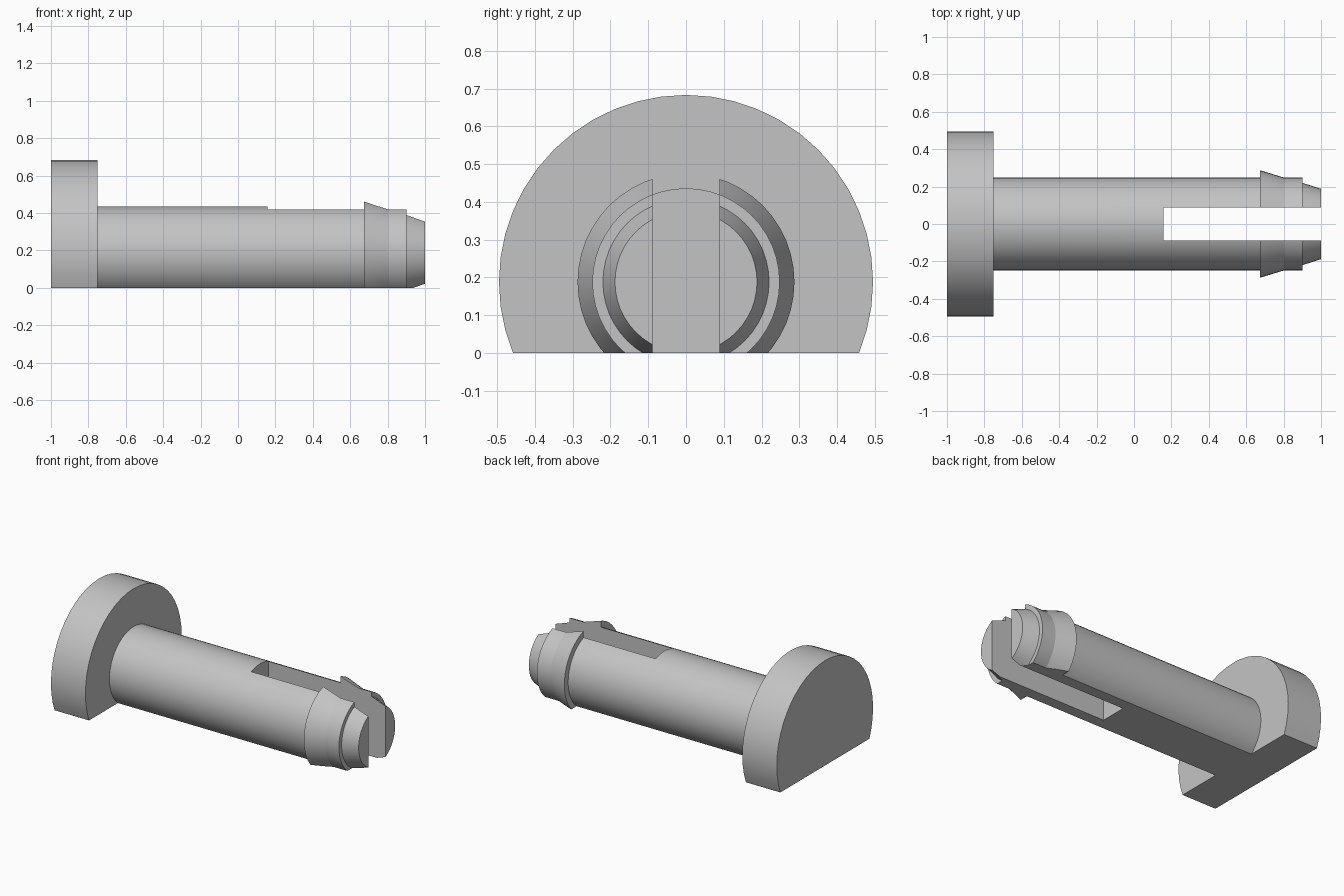
import bpy, bmesh, math
from mathutils import Matrix, Vector

default = bpy.data.objects.get("Cube")
if default:
    bpy.data.objects.remove(default, do_unlink=True)

AXIS_Z = 0.188
SEGMENTS = 48

# Plain grey plastic
grey = bpy.data.materials.new("grey_plastic")
grey.use_nodes = True
colour = (0.55, 0.55, 0.55, 1)
grey.diffuse_color = colour
grey.node_tree.nodes["Principled BSDF"].inputs["Base Color"].default_value = colour


def link_mesh(name, bm):
    bmesh.ops.recalc_face_normals(bm, faces=bm.faces)
    mesh = bpy.data.meshes.new(name)
    bm.to_mesh(mesh)
    bm.free()
    obj = bpy.data.objects.new(name, mesh)
    bpy.context.collection.objects.link(obj)
    return obj


def lathe_x(name, profile):
    """Turn (x, radius) points around the pin's axis."""
    bm = bmesh.new()
    verts = [bm.verts.new((x, 0, AXIS_Z + r)) for x, r in profile]
    edges = [bm.edges.new(pair) for pair in zip(verts, verts[1:])]
    bmesh.ops.spin(bm, geom=verts + edges, cent=(0, 0, AXIS_Z), axis=(1, 0, 0),
                   angle=math.tau, steps=SEGMENTS)
    bmesh.ops.remove_doubles(bm, verts=bm.verts, dist=1e-4)
    bmesh.ops.holes_fill(bm, edges=[e for e in bm.edges if e.is_boundary], sides=0)
    return link_mesh(name, bm)


def cutter_box(name, low, high):
    low, high = Vector(low), Vector(high)
    bm = bmesh.new()
    matrix = Matrix.Translation((low + high) / 2) @ Matrix.Diagonal((*(high - low), 1))
    bmesh.ops.create_cube(bm, size=1, matrix=matrix)
    obj = link_mesh(name, bm)
    obj.hide_render = True
    return obj


# Head, shaft, snap barb and tapered tip as one turned profile
pin = lathe_x("snap_pin", [
    (-1.0, 0.495), (-0.752, 0.495),
    (-0.752, 0.248), (0.675, 0.248),
    (0.675, 0.287), (0.802, 0.248), (0.9, 0.248),
    (0.9, 0.22), (1.0, 0.188),
])
pin.data.materials.append(grey)

# Flat underside and the slot that splits the tip into two prongs
cutters = [
    cutter_box("underside_cutter", (-2, -1, -1), (2, 1, 0)),
    cutter_box("slot_cutter", (0.157, -0.088, -0.5), (1.5, 0.088, 1)),
]
bpy.ops.object.select_all(action="DESELECT")
pin.select_set(True)
bpy.context.view_layer.objects.active = pin
for cutter in cutters:
    cut = pin.modifiers.new(cutter.name, "BOOLEAN")
    cut.operation = "DIFFERENCE"
    cut.solver = "EXACT"
    cut.object = cutter
    bpy.ops.object.modifier_apply(modifier=cut.name)
    bpy.data.objects.remove(cutter, do_unlink=True)

bpy.ops.object.shade_smooth_by_angle(angle=math.radians(12))
